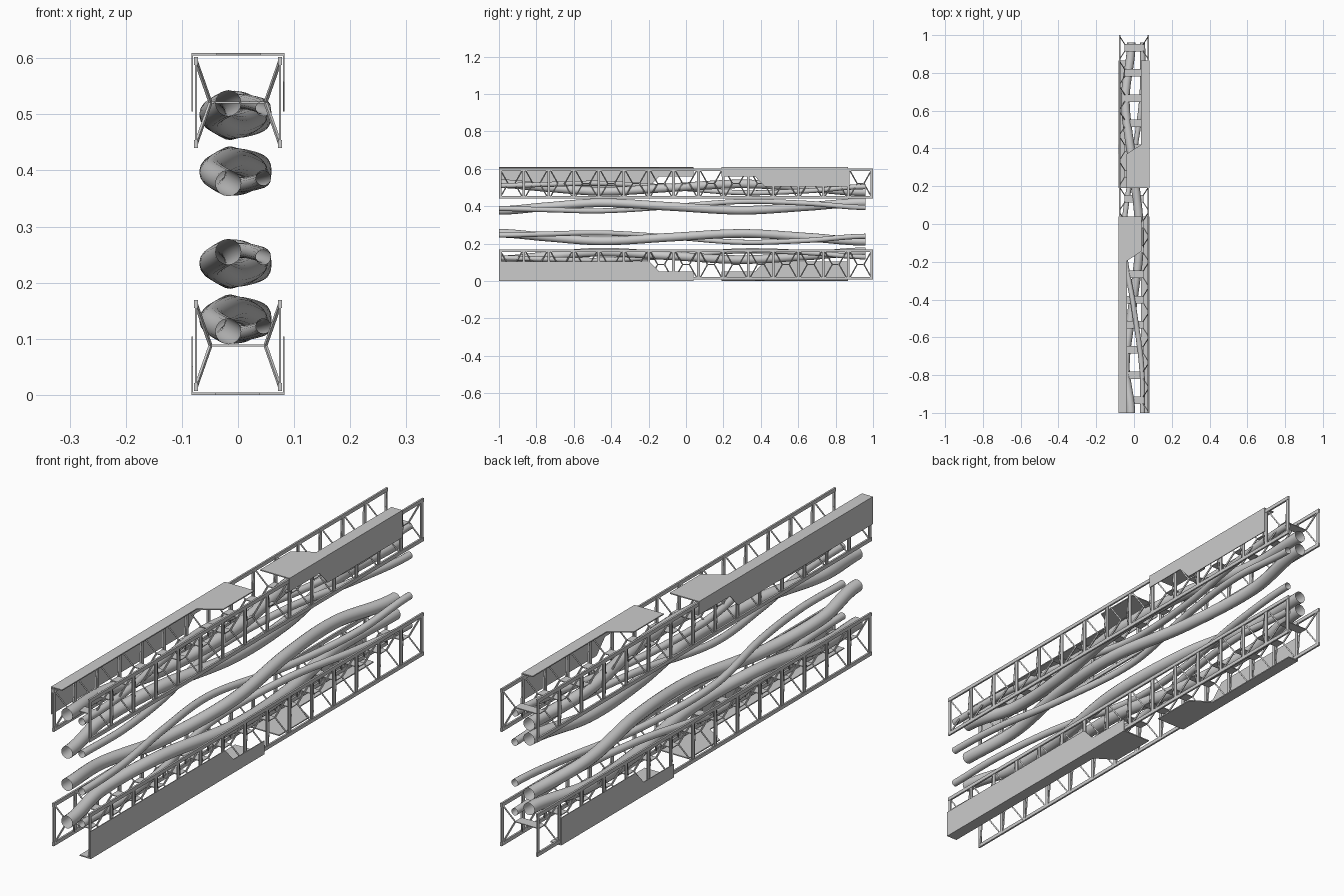
import bpy, bmesh, math
from mathutils import Vector, Matrix

if "Cube" in bpy.data.objects:
    bpy.data.objects.remove(bpy.data.objects["Cube"])

ZM = 0.3045  # half height: lower truss is the upper one turned 180 deg about y
TURN = Matrix.Translation((0, 0, ZM)) @ Matrix.Rotation(math.pi, 4, 'Y') @ Matrix.Translation((0, 0, -ZM))


def finish(bm, name, turned):
    if turned:
        bm.transform(TURN)
    bmesh.ops.recalc_face_normals(bm, faces=bm.faces)
    me = bpy.data.meshes.new(name)
    bm.to_mesh(me)
    bm.free()
    ob = bpy.data.objects.new(name, me)
    bpy.context.collection.objects.link(ob)
    return ob


def box(bm, c, size):
    m = Matrix.Translation(c) @ Matrix.Diagonal((*size, 1))
    bmesh.ops.create_cube(bm, size=1, matrix=m)


def bar(bm, a, b, w):
    a, b = Vector(a), Vector(b)
    d = b - a
    m = Matrix.Translation((a + b) / 2) @ d.to_track_quat('Z', 'Y').to_matrix().to_4x4()
    bmesh.ops.create_cube(bm, size=1, matrix=m @ Matrix.Diagonal((w, w, d.length, 1)))


def prism(bm, pts, off):
    f = bm.faces.new([bm.verts.new(p) for p in pts])
    r = bmesh.ops.extrude_face_region(bm, geom=[f])
    bmesh.ops.translate(bm, vec=off, verts=[v for v in r['geom'] if isinstance(v, bmesh.types.BMVert)])


BAYS = 15
STEP = 2 / BAYS
XS, Z0, Z1, ZR = 0.075, 0.447, 0.595, 0.521


def truss(name, turned):
    # side rails and posts
    bm = bmesh.new()
    for s in (-1, 1):
        for z in (Z0, Z1):
            box(bm, (s * XS, 0, z), (0.007, 2, 0.014))
        for i in range(BAYS + 1):
            y = max(-0.993, min(0.993, -1 + i * STEP))
            box(bm, (s * XS, y, (Z0 + Z1) / 2), (0.004, 0.014, Z1 - Z0))
    finish(bm, name + "_side_frames", turned)
    # cross rungs and the diagonal struts that hold them
    bm = bmesh.new()
    for i in range(BAYS):
        y = -1 + (i + 0.5) * STEP
        box(bm, (0, y, ZR), (0.1, 0.04, 0.003))
        for s in (-1, 1):
            for t in (-1, 1):
                for z in (Z0, Z1):
                    bar(bm, (s * 0.049, y + t * 0.018, ZR), (s * XS, y + t * (STEP / 2 - 0.007), z), 0.005)
    finish(bm, name + "_rungs_and_struts", turned)


def panel(name, s, y_far, y_step, y_end, turned):
    # folded cover: narrow with deep flap, then wide with shallow flap
    d = 0.05 if y_end > y_step else -0.05
    xo, zt = 0.083, 0.609
    bm = bmesh.new()
    top = [(xo, y_far), (xo, y_end), (-0.04, y_end), (-0.04, y_step + d), (0.037, y_step), (0.037, y_far)]
    prism(bm, [(s * x, y, zt) for x, y in top], (0, 0, -0.004))
    side = [(y_far, zt), (y_end, zt), (y_end, 0.558), (y_step + d, 0.558), (y_step, 0.505), (y_far, 0.505)]
    prism(bm, [(s * xo, y, z) for y, z in side], (-s * 0.003, 0, 0))
    finish(bm, name, turned)


for label, turned in (("upper", False), ("lower", True)):
    truss(label + "_truss", turned)
    panel(label + "_long_cover", -1, -1, -0.195, 0.04, turned)
    panel(label + "_short_cover", 1, 0.865, 0.42, 0.19, turned)

# pipe paths (x, y, z relative to bundle centre)
BIG = [(-0.017, -1, 0.022), (-0.046, -0.75, 0.002), (-0.01, -0.45, -0.019), (0.03, -0.08, 0.001),
       (-0.005, 0.3, 0.021), (-0.046, 0.65, 0.001), (-0.014, 0.96, -0.021)]
SMALL = [(0.045, -1, 0.012), (0.04, -0.75, 0.018), (0.0, -0.45, 0.024), (-0.055, -0.08, 0.002),
         (-0.01, 0.3, -0.026), (0.04, 0.65, -0.016), (0.046, 0.96, 0.006)]


def pipe(name, pts, r, zc, flip):
    cu = bpy.data.curves.new(name, 'CURVE')
    cu.dimensions = '3D'
    cu.bevel_depth = r
    cu.bevel_resolution = 6
    cu.resolution_u = 10
    sp = cu.splines.new('BEZIER')
    sp.bezier_points.add(len(pts) - 1)
    P = [Vector((x, y, zc + flip * z)) for x, y, z in pts]
    for i, bp in enumerate(sp.bezier_points):
        a, b = P[max(i - 1, 0)], P[min(i + 1, len(P) - 1)]
        t = (b - a) / (b - a).y
        if i in (0, len(P) - 1):
            t = Vector((0, 1, 0))
        bp.handle_left_type = bp.handle_right_type = 'FREE'
        bp.co = P[i]
        bp.handle_left = P[i] - t * (P[i].y - a.y) / 3
        bp.handle_right = P[i] + t * (b.y - P[i].y) / 3
    ob = bpy.data.objects.new(name, cu)
    bpy.context.collection.objects.link(ob)


# four bundles, alternately mirrored in z
for i, (zc, flip) in enumerate(((0.498, 1), (0.399, -1), (0.233, 1), (0.135, -1))):
    pipe(f"large_pipe_{i + 1}", BIG, 0.023, zc, flip)
    pipe(f"small_pipe_{i + 1}", SMALL, 0.0135, zc, flip)
